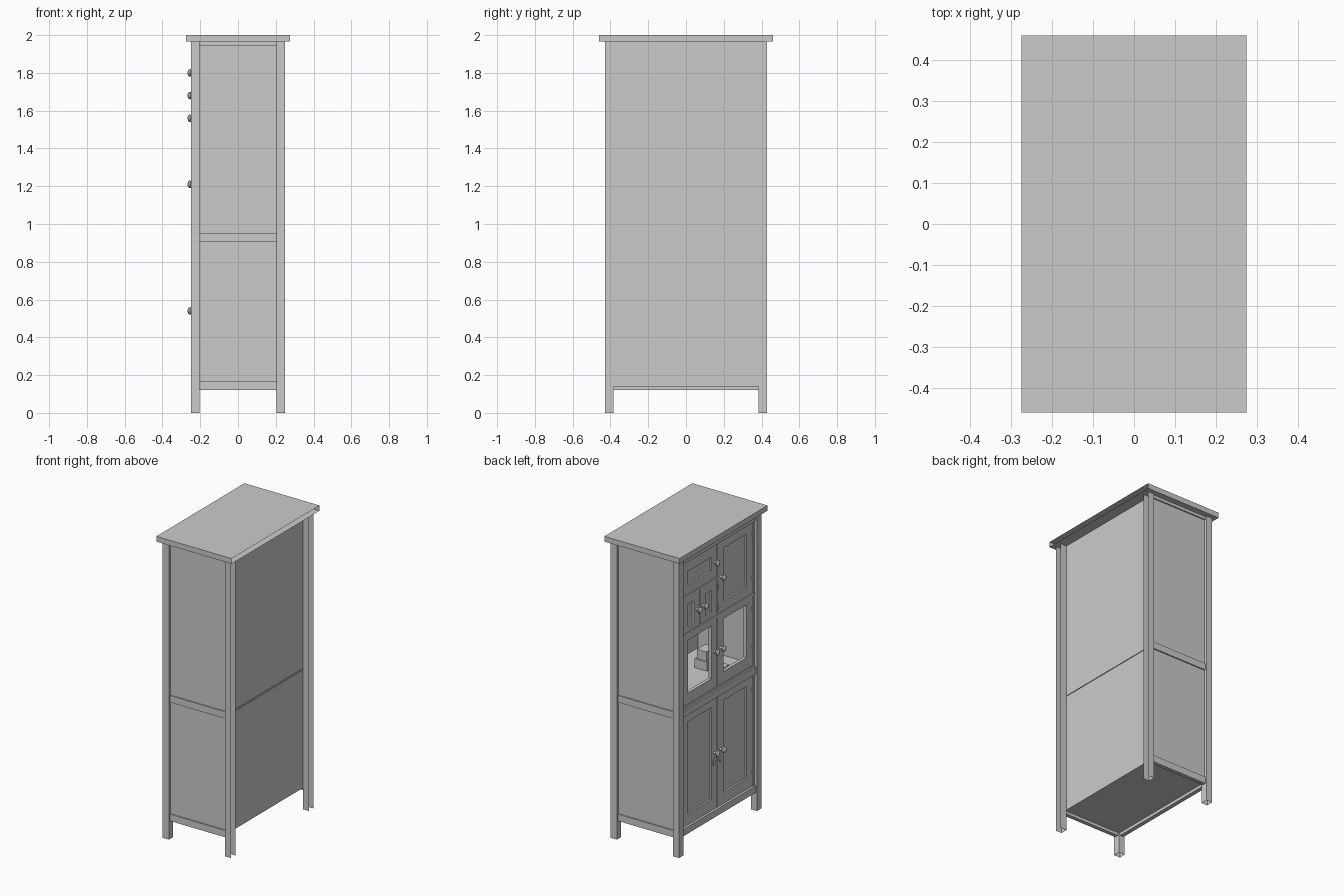
import bpy, bmesh, math
from mathutils import Vector, Matrix

if "Cube" in bpy.data.objects:
    bpy.data.objects.remove(bpy.data.objects["Cube"])


def finish(name, bm):
    mesh = bpy.data.meshes.new(name)
    bm.to_mesh(mesh)
    bm.free()
    ob = bpy.data.objects.new(name, mesh)
    bpy.context.collection.objects.link(ob)
    return ob


def boxes(name, spans, open_sides=()):
    """One mesh from (x0, x1, y0, y1, z0, z1) spans; faces facing open_sides are removed."""
    bm = bmesh.new()
    for x0, x1, y0, y1, z0, z1 in spans:
        m = Matrix.Translation(((x0 + x1) / 2, (y0 + y1) / 2, (z0 + z1) / 2))
        m = m @ Matrix.Diagonal((abs(x1 - x0), abs(y1 - y0), abs(z1 - z0), 1))
        bmesh.ops.create_cube(bm, size=1, matrix=m)
    bm.normal_update()
    gone = [f for f in bm.faces if any(f.normal.dot(Vector(s)) > 0.9 for s in open_sides)]
    bmesh.ops.delete(bm, geom=gone, context='FACES')
    return finish(name, bm)


def lathe(name, profile, loc, scale=(1, 1, 1), steps=20):
    """Spin an (axial, radius) profile about x, pointing to -x."""
    bm = bmesh.new()
    vs = [bm.verts.new((-a, r, 0)) for a, r in profile]
    es = [bm.edges.new(p) for p in zip(vs, vs[1:])]
    bmesh.ops.spin(bm, geom=vs + es, axis=(1, 0, 0), cent=(0, 0, 0),
                   angle=2 * math.pi, steps=steps)
    bmesh.ops.remove_doubles(bm, verts=bm.verts, dist=1e-5)
    bmesh.ops.recalc_face_normals(bm, faces=bm.faces)
    bmesh.ops.scale(bm, vec=scale, verts=bm.verts)
    ob = finish(name, bm)
    ob.location = loc
    bpy.context.view_layer.objects.active = ob
    ob.select_set(True)
    bpy.ops.object.shade_smooth_by_angle()
    ob.select_set(False)


FACE = -0.23


def door(name, y0, y1, z0, z1, pz0, pz1, panel=True):
    """Framed door on the -x side, optionally filled with a recessed panel."""
    s, a, b = 0.06, FACE, FACE + 0.022
    parts = [(a, b, y0, y0 + s, z0, z1), (a, b, y1 - s, y1, z0, z1),
             (a, b, y0 + s, y1 - s, z0, pz0), (a, b, y0 + s, y1 - s, pz1, z1)]
    if panel:
        parts.append((a + 0.012, a + 0.018, y0 + s, y1 - s, pz0, pz1))
    boxes(name, parts)


# top slab, hollow and open at the back
boxes("top_board", [(-0.275, 0.275, -0.46, 0.46, 1.965, 2.0)], [(1, 0, 0)])

# hollow legs, the rear pair open at the back
for s, side in ((-1, "a"), (1, "b")):
    y = sorted((s * 0.385, s * 0.43))
    boxes("door_side_leg_" + side, [(-0.25, -0.205, *y, 0, 1.965)], [(0, 0, -1), (0, 0, 1)])
    boxes("rear_leg_" + side, [(0.205, 0.25, *y, 0, 1.965)],
          [(1, 0, 0), (0, 0, -1), (0, 0, 1)])
    # side panel and its rails
    boxes("side_panel_" + side, [(-0.21, 0.21, s * 0.402, s * 0.412, 0.13, 1.965)])
    boxes("side_rails_" + side,
          [(-0.207, 0.207, s * 0.395, s * 0.42, z0, z1)
           for z0, z1 in ((0.12, 0.165), (0.905, 0.95), (1.945, 1.965))])

# back panel in two halves with a slim joint strip
boxes("back_panel", [(0.195, 0.205, -0.405, 0.405, 0.15, 0.92),
                     (0.195, 0.205, -0.405, 0.405, 0.93, 1.965)])
boxes("back_joint", [(0.19, 0.20, -0.4, 0.4, 0.91, 0.94)])

# carcass boards
boxes("floor_board", [(-0.22, 0.205, -0.402, 0.402, 0.14, 0.155)])
boxes("middle_shelf", [(-0.22, 0.195, -0.402, 0.402, 0.935, 0.955)])
boxes("upper_shelf", [(-0.205, 0.195, -0.402, 0.402, 1.425, 1.44)])
boxes("upper_divider", [(-0.205, 0.195, -0.008, 0.008, 1.44, 1.965)])

# face frame around the doors
boxes("face_rails", [(-0.242, -0.215, -0.385, 0.385, 0.12, 0.165),
                     (-0.242, -0.215, -0.385, 0.385, 0.905, 0.95),
                     (-0.232, -0.210, -0.385, 0.385, 0.95, 0.965),
                     (-0.234, -0.210, -0.385, 0.385, 1.422, 1.443),
                     (-0.234, -0.210, 0.0, 0.385, 1.682, 1.694),
                     (-0.238, -0.210, -0.385, 0.385, 1.915, 1.965)])
boxes("face_stiles", [(-0.232, -0.21, s * 0.367, s * 0.386, 0.165, 1.965) for s in (-1, 1)])

# doors
I, O = 0.002, 0.366
for s, side in ((-1, "right"), (1, "left")):
    y = sorted((s * I, s * O))
    door("lower_door_" + side, *y, 0.168, 0.902, 0.24, 0.85)
    door("display_door_" + side, *y, 0.967, 1.42, 1.04, 1.39, panel=False)
door("upper_door", -O, -I, 1.445, 1.913, 1.508, 1.858)
door("top_flap", I, O, 1.696, 1.913, 1.752, 1.845)
door("small_door_left", 0.186, O, 1.445, 1.68, 1.48, 1.626)
door("small_door_right", I, 0.182, 1.445, 1.68, 1.48, 1.626)

# knobs
KNOB = [(0, 0), (0, 0.009), (0.012, 0.008), (0.016, 0.014), (0.022, 0.020),
        (0.029, 0.019), (0.035, 0.012), (0.038, 0)]
spots = [(0.033, 1.80), (-0.033, 1.68), (0.217, 1.56), (0.151, 1.56),
         (0.033, 1.21), (-0.033, 1.21), (0.033, 0.54), (-0.033, 0.54)]
for y, z in spots:
    lathe("knob", KNOB, (FACE, y, z))

# oval key plates under the lower knobs
PLATE = [(0, 0), (0, 0.02), (0.004, 0.019), (0.006, 0.012), (0.006, 0)]
for y in (-0.033, 0.033):
    lathe("key_plate", PLATE, (FACE, y, 0.48), (1, 0.75, 1.4))

# hinges along the outer door edges
hinges = [(s * O, z) for s in (-1, 1) for z in (0.26, 0.81, 1.09, 1.34)]
hinges += [(-O, 1.54), (-O, 1.84), (O, 1.49), (O, 1.63), (I, 1.49), (I, 1.63)]
boxes("hinges", [(FACE - 0.006, FACE, y - 0.005, y + 0.005, z - 0.018, z + 0.018)
                 for y, z in hinges])

# small boxes standing on the display shelf
boxes("stored_boxes", [(-0.04, 0.05, -0.27, -0.16, 0.955, 1.015),
                       (-0.03, 0.04, -0.26, -0.17, 1.015, 1.075),
                       (-0.12, -0.05, -0.28, -0.18, 0.955, 0.975)])
